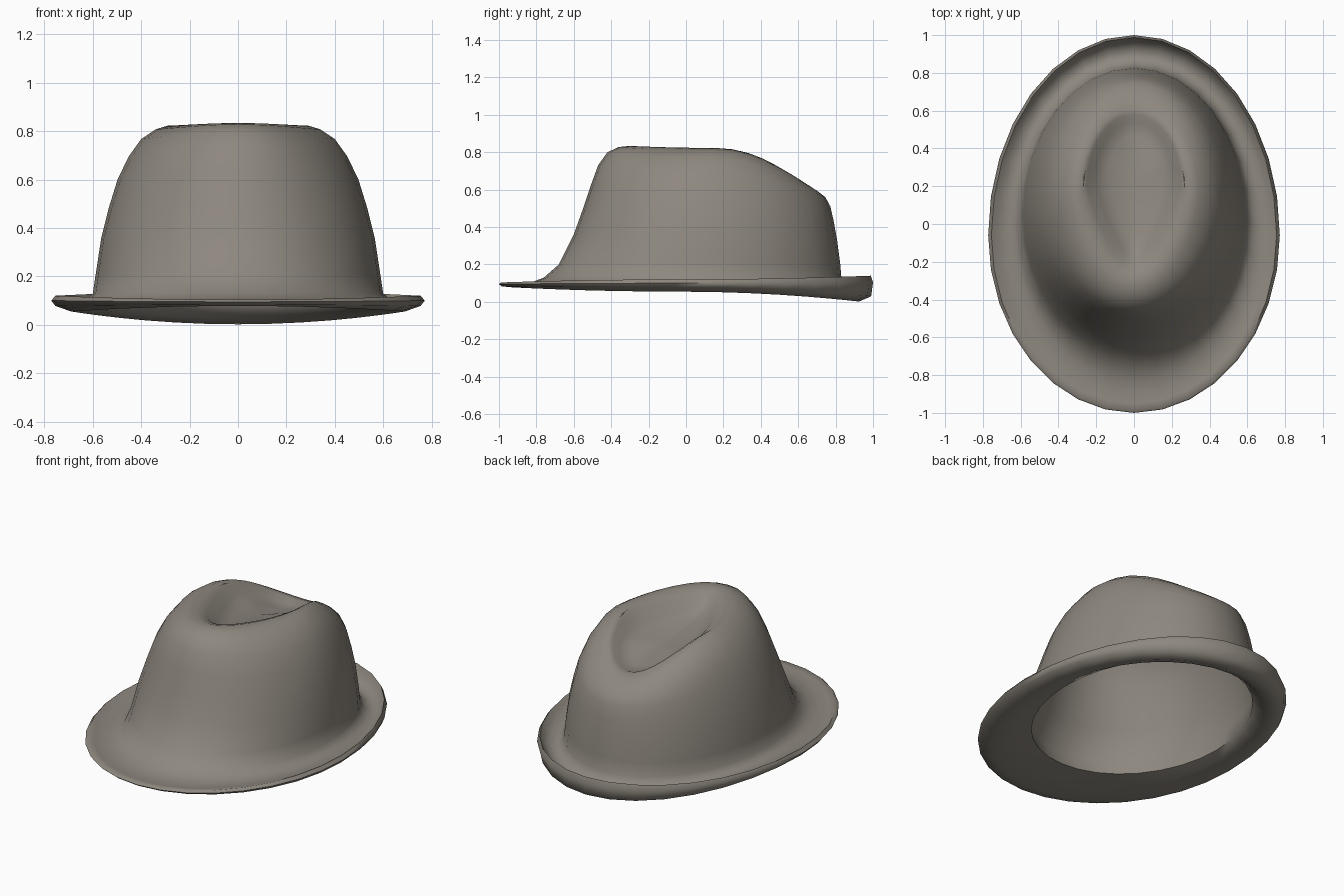
import bpy, bmesh
from math import sin, cos, pi, radians

N = 32  # points around each ring
FELT = 0.02

# Each ring: front y, back y, half width, y of widest point, z front / side / back
# Underside of the brim, from the head opening out to the lip
UNDER = [
    (-0.635, 0.785, 0.56, 0.06, 0.098, 0.088, 0.09),
    (-0.79, 0.85, 0.62, 0.02, 0.083, 0.066, 0.03),
    (-0.93, 0.925, 0.69, -0.04, 0.078, 0.055, 0.002),
    (-0.985, 0.99, 0.755, -0.06, 0.083, 0.078, 0.03),
    (-1.0, 1.0, 0.772, -0.06, 0.095, 0.10, 0.105),
]
# Upper side of the brim, from the lip to the crown base
BRIM = [
    (-0.99, 0.988, 0.755, -0.06, 0.104, 0.12, 0.14),
    (-0.95, 0.965, 0.725, -0.05, 0.10, 0.104, 0.08),
    (-0.90, 0.915, 0.68, -0.04, 0.097, 0.092, 0.045),
    (-0.83, 0.865, 0.635, 0.0, 0.103, 0.098, 0.06),
    (-0.76, 0.832, 0.60, 0.03, 0.13, 0.13, 0.115),
]
# Crown side walls up to the ridge, the last value narrows the front
CROWN = [
    (-0.68, 0.825, 0.588, 0.05, 0.20, 0.21, 0.20),
    (-0.60, 0.808, 0.565, 0.06, 0.36, 0.36, 0.33),
    (-0.55, 0.79, 0.535, 0.07, 0.50, 0.48, 0.43, 0.02),
    (-0.51, 0.772, 0.498, 0.08, 0.62, 0.60, 0.51, 0.04),
    (-0.47, 0.745, 0.452, 0.10, 0.73, 0.695, 0.56, 0.06),
    (-0.42, 0.70, 0.40, 0.12, 0.80, 0.768, 0.595, 0.10),
    (-0.36, 0.655, 0.34, 0.14, 0.828, 0.808, 0.622, 0.15),
    (-0.30, 0.61, 0.29, 0.16, 0.834, 0.823, 0.64, 0.22),
]
# Teardrop dent in the top
DENT = [
    (-0.24, 0.58, 0.25, 0.21, 0.812, 0.792, 0.642, 0.35),
    (-0.185, 0.54, 0.205, 0.24, 0.755, 0.735, 0.628, 0.45),
    (-0.08, 0.46, 0.14, 0.25, 0.715, 0.70, 0.63, 0.45),
]


def ring_point(ring, t):
    front, back, width, mid, zf, zs, zb = ring[:7]
    pinch = ring[7] if len(ring) > 7 else 0
    c = cos(t)
    x = width * sin(t) * (1 - pinch * max(c, 0))
    y = mid - c * ((mid - front) if c > 0 else (back - mid))
    z = zs + c * c * ((zf if c > 0 else zb) - zs)
    return x, y, z


# Lining rings: pulled inwards by inset and down by drop
def lining(ring, inset, drop):
    front, back, width, mid, zf, zs, zb = ring[:7]
    return (front + inset, back - inset, width - inset, mid,
            zf - drop, zs - drop, zb - drop) + ring[7:]


# One closed loft: lining, underside, lip, brim, crown, dent
rings = [lining(r, 0, FELT) for r in reversed(DENT)]
rings += [lining(r, FELT, FELT * 0.6) for r in reversed(CROWN)]
rings += UNDER + BRIM + CROWN + DENT
bm = bmesh.new()
rows = [[bm.verts.new(ring_point(r, 2 * pi * j / N)) for j in range(N)] for r in rings]
for a, b in zip(rows, rows[1:]):
    for j in range(N):
        k = (j + 1) % N
        bm.faces.new((a[j], a[k], b[k], b[j]))

# Centre of the dent, above and below
top = bm.verts.new((0, 0.22, 0.69))
inside = bm.verts.new((0, 0.22, 0.69 - FELT))
for j in range(N):
    k = (j + 1) % N
    bm.faces.new((rows[-1][j], rows[-1][k], top))
    bm.faces.new((rows[0][k], rows[0][j], inside))

mesh = bpy.data.meshes.new("felt_hat")
bm.to_mesh(mesh)
bm.free()
hat = bpy.data.objects.new("felt_hat", mesh)
bpy.context.collection.objects.link(hat)

# Smooth felt with a crisp head opening
bpy.context.view_layer.objects.active = hat
hat.select_set(True)
bpy.ops.object.shade_smooth_by_angle(angle=radians(70))

# Warm grey felt
felt = bpy.data.materials.new("felt")
felt.diffuse_color = (0.27, 0.245, 0.21, 1)
mesh.materials.append(felt)
